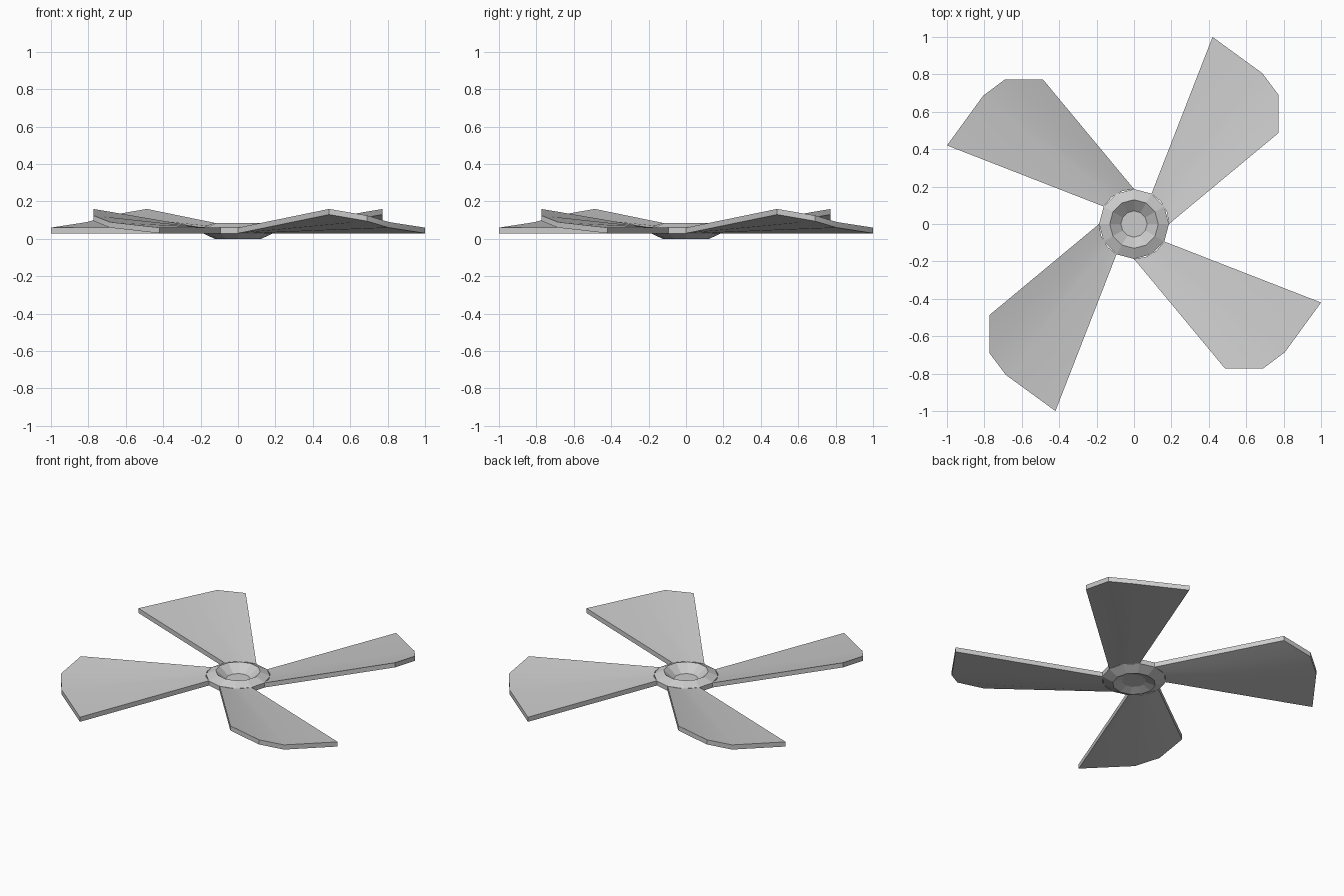
import bpy
from math import sin, cos, radians, pi

if "Cube" in bpy.data.objects:
    bpy.data.objects.remove(bpy.data.objects["Cube"])

HUB_R = 0.187   # radius where the blades meet the hub
THICK = 0.03


def make_object(name, verts, faces):
    mesh = bpy.data.meshes.new(name)
    mesh.from_pydata(verts, [], faces)
    mesh.update()
    obj = bpy.data.objects.new(name, mesh)
    bpy.context.collection.objects.link(obj)
    return obj


def spin_profile(name, profile, sides):
    """Closed solid of revolution, first and last rings are capped."""
    verts = [(r * cos(2 * pi * i / sides), r * sin(2 * pi * i / sides), z)
             for r, z in profile for i in range(sides)]
    faces = []
    for k in range(len(profile) - 1):
        a, b = k * sides, (k + 1) * sides
        for i in range(sides):
            j = (i + 1) % sides
            faces.append((a + i, a + j, b + j, b + i))
    faces.append(tuple(reversed(range(sides))))
    faces.append(tuple(range(len(verts) - sides, len(verts))))
    return make_object(name, verts, faces)


# Hub: bevelled ring with a bowl in the top and a shallow recess underneath
spin_profile("hub", [(0.07, 0.02), (0.125, 0.0), (HUB_R, 0.03), (HUB_R, 0.06),
                     (0.13, 0.085), (0.07, 0.037)], 12)

# Blade: root points on the hub rim, and the twisted outer edge (x, y, underside z)
root = [(HUB_R * cos(radians(a)), HUB_R * sin(radians(a)), 0.03)
        for a in (0, 20, 40, 60)]
tip = [(0.773, 0.487, 0.13), (0.773, 0.69, 0.095),
       (0.685, 0.807, 0.06), (0.42, 1.0, 0.03)]


def blade(name, turn):
    c, s = cos(turn), sin(turn)
    verts = [(x * c - y * s, x * s + y * c, z + lift)
             for lift in (0, THICK) for x, y, z in root + tip]
    n, h = len(root), len(root) + len(tip)
    faces = []
    for i in range(n - 1):
        faces.append((i, i + 1, n + i + 1, n + i))                       # underside
        faces.append((h + i, h + n + i, h + n + i + 1, h + i + 1))       # top
    loop = list(range(n, h)) + list(range(n - 1, -1, -1))
    for a, b in zip(loop, loop[1:] + loop[:1]):                          # rim
        faces.append((a, b, b + h, a + h))
    obj = make_object(name, verts, faces)
    bpy.context.view_layer.objects.active = obj
    obj.select_set(True)
    bpy.ops.object.shade_smooth_by_angle(angle=radians(20))
    obj.select_set(False)


for k in range(4):
    blade(f"blade_{k + 1}", k * pi / 2)
